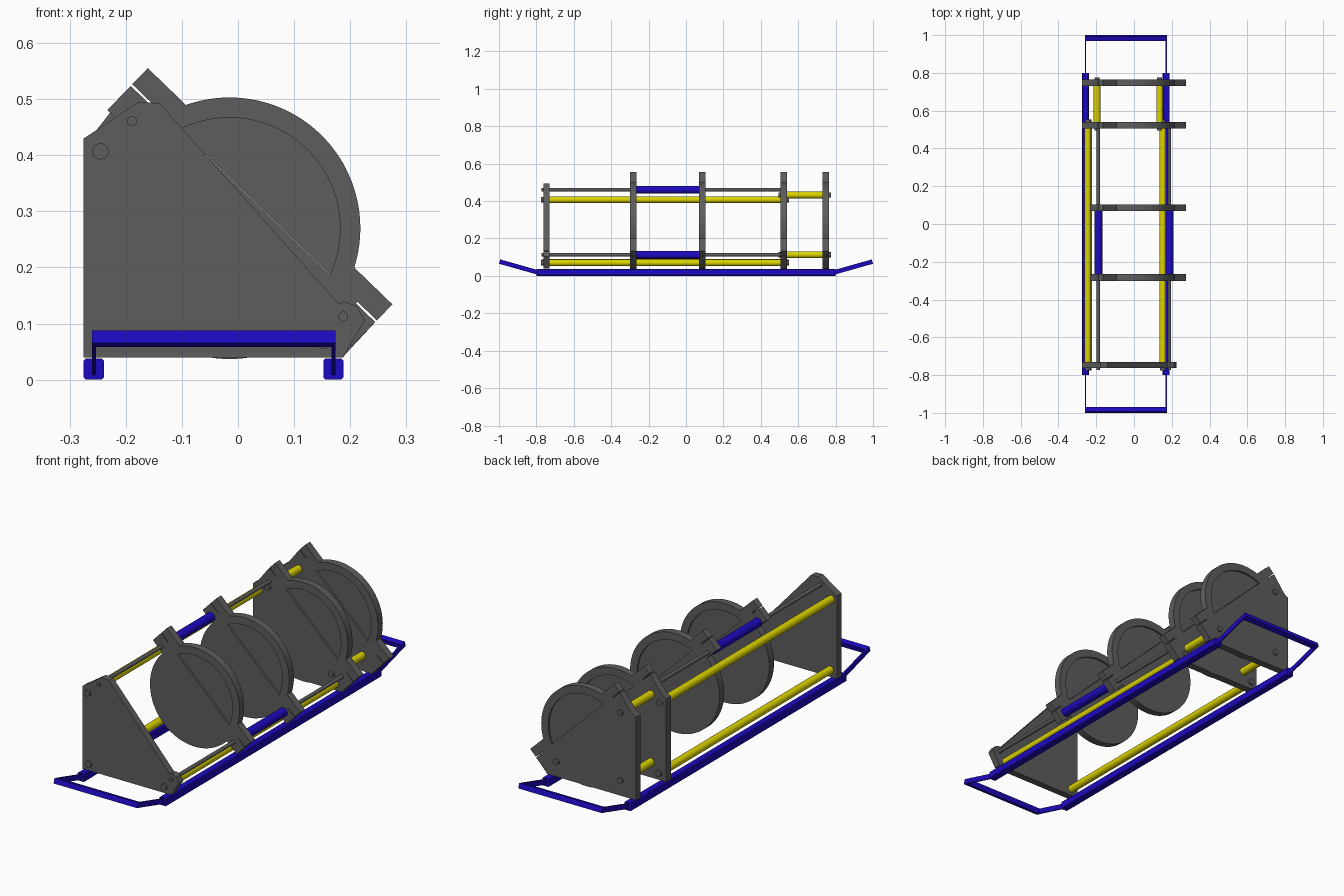
import bpy, bmesh, math
from mathutils import Vector

if "Cube" in bpy.data.objects:
    bpy.data.objects.remove(bpy.data.objects["Cube"])


def material(name, rgb):
    m = bpy.data.materials.new(name)
    m.diffuse_color = (*rgb, 1)
    m.use_nodes = True
    m.node_tree.nodes["Principled BSDF"].inputs["Base Color"].default_value = m.diffuse_color
    return m


GREY = material("dark_grey", (0.11, 0.11, 0.11))
BLUE = material("blue", (0.012, 0.003, 0.52))
YELLOW = material("yellow", (0.72, 0.66, 0.0))


def finish(name, bm, mat):
    bmesh.ops.recalc_face_normals(bm, faces=bm.faces)
    me = bpy.data.meshes.new(name)
    bm.to_mesh(me)
    bm.free()
    me.materials.append(mat)
    for p in me.polygons:
        p.use_smooth = True
    me.set_sharp_from_angle(angle=math.radians(30))
    ob = bpy.data.objects.new(name, me)
    bpy.context.collection.objects.link(ob)
    return ob


def prism(name, pts, y0, y1, mat=GREY):
    """Extrude an x/z outline along y."""
    bm = bmesh.new()
    face = bm.faces.new([bm.verts.new((x, y0, z)) for x, z in pts])
    ext = bmesh.ops.extrude_face_region(bm, geom=[face])
    verts = [v for v in ext["geom"] if isinstance(v, bmesh.types.BMVert)]
    bmesh.ops.translate(bm, vec=(0, y1 - y0, 0), verts=verts)
    bmesh.ops.triangulate(bm, faces=[f for f in bm.faces if len(f.verts) > 4])
    return finish(name, bm, mat)


def rod(name, x, z, r, y0, y1, mat, n=24):
    return prism(name, [(x + r * math.cos(2 * math.pi * i / n), z + r * math.sin(2 * math.pi * i / n))
                        for i in range(n)], y0, y1, mat)


def bar(name, a, b, width, height, mat):
    """Rectangular bar from a to b lying in a y/z plane."""
    a, b = Vector(a), Vector(b)
    d = (b - a).normalized()
    up = d.cross(Vector((1, 0, 0))) * height / 2
    side = Vector((width / 2, 0, 0))
    bm = bmesh.new()
    ends = [[bm.verts.new(p + s * side + t * up) for s, t in ((-1, -1), (1, -1), (1, 1), (-1, 1))]
            for p in (a, b)]
    for e in ends:
        bm.faces.new(e)
    for i in range(4):
        j = (i + 1) % 4
        bm.faces.new((ends[0][i], ends[0][j], ends[1][j], ends[1][i]))
    return finish(name, bm, mat)


# Tilted clamp frame: u runs down the split line, n points to the lid
CX, CZ, R, RI = -0.015, 0.27, 0.233, 0.197
TILT = math.radians(-44)


def world(pts):
    c, s = math.cos(TILT), math.sin(TILT)
    return [(CX + u * c - n * s, CZ + u * s + n * c) for u, n in pts]


def arc(r, a0, a1, n=48):
    return [(r * math.cos(a0 + (a1 - a0) * i / n), r * math.sin(a0 + (a1 - a0) * i / n)) for i in range(n + 1)]


EAR, SPLIT, GAP, TOP = 0.303, 0.06, 0.064, 0.104
a_out, a_in = math.asin(TOP / R), math.asin(GAP / RI)
seat = [(EAR, SPLIT), (0.255, SPLIT), (0.255, GAP), (-0.255, GAP), (-0.255, SPLIT), (-EAR, SPLIT)]
lid_rim = world([(-EAR, GAP), (-EAR, TOP)] + arc(R, math.pi - a_out, a_out)
                + [(EAR, TOP), (EAR, GAP)] + arc(RI, a_in, math.pi - a_in))
lid_panel = world(arc(RI + 0.002, a_in, math.pi - a_in))
half_disc = world(seat + [(-EAR, 0)] + arc(R, math.pi, 2 * math.pi) + [(EAR, 0)])
stand = world(seat) + [(-0.252, 0.445), (-0.275, 0.43), (-0.275, 0.04), (-0.052, 0.04),
                       (-0.034, 0.0375), (-0.015, 0.037), (0.004, 0.0375), (0.022, 0.04),
                       (0.187, 0.04), (0.205, 0.06)]

# Four round clamps: two hanging ones, two with standing plates
T = 0.0175
for name, y, lower in (("front_clamp", -0.283, half_disc), ("middle_clamp", 0.087, half_disc),
                       ("inner_rear_plate", 0.523, stand), ("outer_rear_plate", 0.748, stand)):
    prism(name + "_base", lower, y - T, y + T)
    prism(name + "_lid_rim", lid_rim, y - T, y + T)
    prism(name + "_lid_panel", lid_panel, y - 0.009, y + 0.009)

# Front end plate
prism("front_plate", [(-0.275, 0.04), (-0.275, 0.43), (-0.252, 0.445), (-0.178, 0.495), (-0.14, 0.493),
                      (0.179, 0.136), (0.19, 0.139), (0.212, 0.131), (0.226, 0.105), (0.187, 0.04)],
      -0.763, -0.73)

# Long yellow spacer tubes with bolt ends
for name, x, z in (("upper_left", -0.245, 0.407), ("lower_left", -0.24, 0.073), ("lower_right", 0.152, 0.07)):
    rod(name + "_tube", x, z, 0.018, -0.74, 0.515, YELLOW)
    rod(name + "_bolt", x, z, 0.0145, -0.775, 0.552, GREY)

# Short yellow spacers between the rear plates
for name, x, z in (("upper_left", -0.196, 0.432), ("lower_left", -0.196, 0.113), ("lower_right", 0.136, 0.113)):
    rod(name + "_rear_spacer", x, z, 0.018, 0.53, 0.74, YELLOW)
    rod(name + "_rear_bolt", x, z, 0.0135, 0.495, 0.776, GREY)

# Grey pivot rods with blue sleeves
for name, x, z in (("upper", -0.189, 0.461), ("lower", 0.1875, 0.1125)):
    rod(name + "_pivot_rod", x, z, 0.009, -0.772, 0.53, GREY)
    rod(name + "_sleeve", x, z, 0.021, -0.27, 0.073, BLUE)

# Skid rails with chamfered section, and bent-up end handles
for name, x in (("left", -0.257), ("right", 0.17)):
    w, c = 0.018, 0.004
    prism(name + "_skid", [(x - w, c), (x - w + c, 0), (x + w - c, 0), (x + w, c), (x + w, 0.038 - c),
                           (x + w - c, 0.038), (x - w + c, 0.038), (x - w, 0.038 - c)], -0.8, 0.8, BLUE)
    for end, s in (("front", -1), ("rear", 1)):
        bar(f"{name}_{end}_handle_arm", (x, s * 0.79, 0.018), (x, s * 0.98, 0.072), 0.007, 0.024, BLUE)
for end, s in (("front", -1), ("rear", 1)):
    bar(end + "_handle_bar", (-0.0435, s * 0.973, 0.0695), (-0.0435, s * 0.9965, 0.0765), 0.434, 0.024, BLUE)
